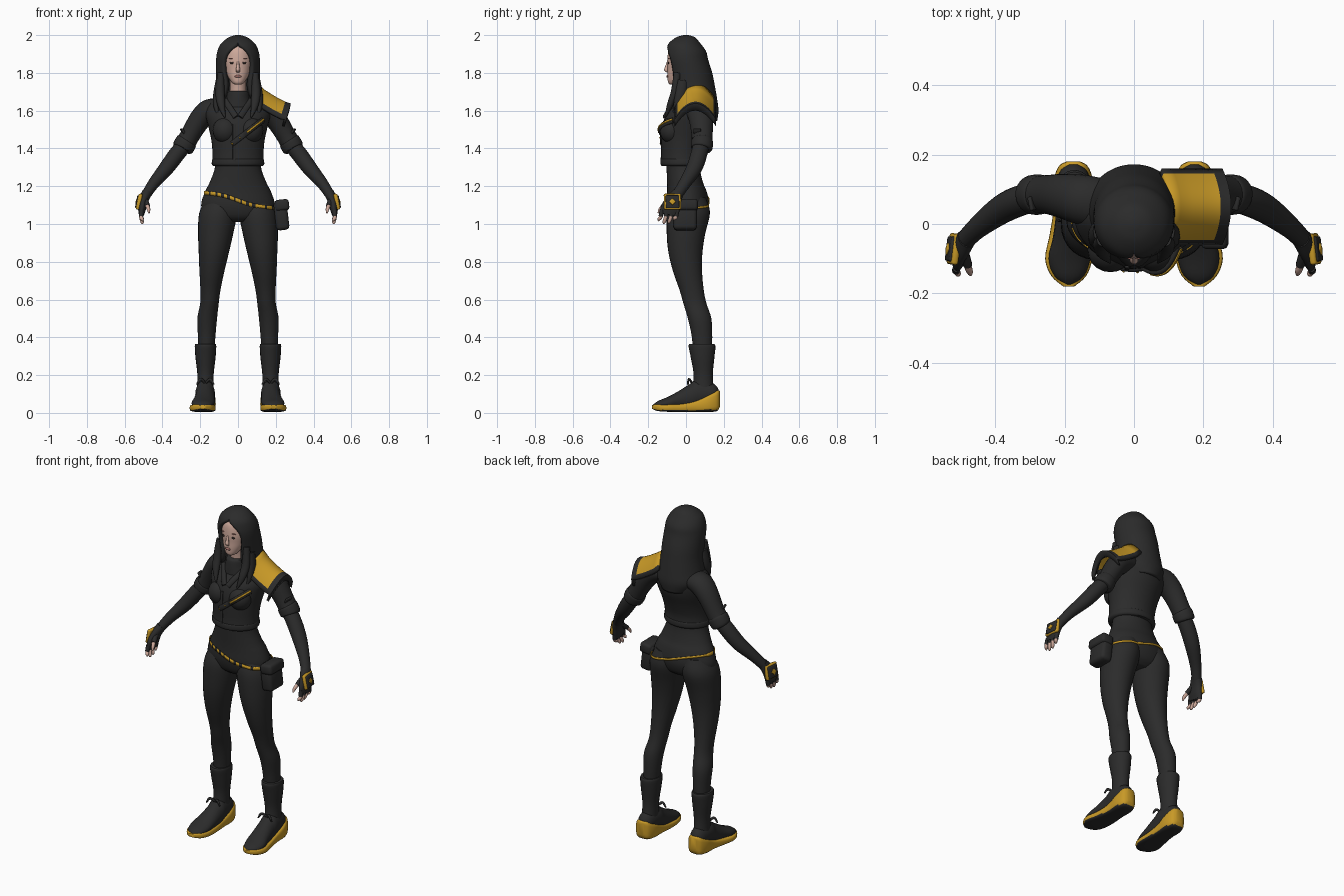
import bpy, bmesh, math
from mathutils import Vector, Matrix

if "Cube" in bpy.data.objects:
    bpy.data.objects.remove(bpy.data.objects["Cube"])


def material(name, rgb):
    m = bpy.data.materials.new(name)
    m.use_nodes = True
    m.diffuse_color = (*rgb, 1)
    m.node_tree.nodes["Principled BSDF"].inputs["Base Color"].default_value = (*rgb, 1)
    return m


DARK = material("charcoal cloth", (.024, .024, .024))
GOLD = material("gold trim", (.58, .32, .02))
SKIN = material("pale skin", (.62, .40, .33))
LIPS = material("rose lips", (.36, .16, .14))
EYES = material("dark eyes", (.03, .02, .018))
made = []


def finish(name, bm, mats, mirror=False, thick=0, rule=None):
    bmesh.ops.remove_doubles(bm, verts=bm.verts, dist=.0001)
    bmesh.ops.recalc_face_normals(bm, faces=bm.faces)
    bm.normal_update()
    for f in bm.faces:
        f.smooth = True
        if rule:
            f.material_index = rule(f)
    me = bpy.data.meshes.new(name)
    bm.to_mesh(me)
    bm.free()
    for m in mats:
        me.materials.append(m)
    ob = bpy.data.objects.new(name, me)
    bpy.context.collection.objects.link(ob)
    if thick:
        ob.modifiers.new("thickness", 'SOLIDIFY').thickness = thick
    if mirror:
        ob.modifiers.new("mirror", 'MIRROR')
    made.append(ob)
    return ob


def blend(st, n=4):
    """Catmull-Rom interpolation of a list of stations."""
    p, out = [st[0], *st, st[-1]], []
    for i in range(len(st) - 1):
        for k in range(n):
            t = k / n
            out.append([.5 * (2 * b + (c - a) * t + (2 * a - 5 * b + 4 * c - d) * t * t
                              + (3 * b - a - 3 * c + d) * t ** 3) for a, b, c, d in zip(*p[i:i + 4])])
    return out + [list(st[-1])]


def skin_rings(bm, rings, closed=True):
    vs = [[bm.verts.new(v) for v in r] for r in rings]
    n = len(vs[0])
    for a, b in zip(vs, vs[1:]):
        for i in range(n if closed else n - 1):
            j = (i + 1) % n
            bm.faces.new((a[i], a[j], b[j], b[i]))
    return vs


def loft(name, stations, mats, axis=None, power=1, n=20, **kw):
    """Stations are x, y, z and two radii; without an axis rings follow the path."""
    st, bm, rings = blend(stations), bmesh.new(), []
    pts = [Vector(s[:3]) for s in st]
    for i, s in enumerate(st):
        if axis == 'Z':
            u, v = Vector((1, 0, 0)), Vector((0, 1, 0))
        elif axis == 'Y':
            u, v = Vector((1, 0, 0)), Vector((0, 0, 1))
        else:
            t = (pts[min(i + 1, len(pts) - 1)] - pts[max(i - 1, 0)]).normalized()
            v = (Vector((0, 1, 0)) - t * t.y).normalized()
            u = v.cross(t)
        ring = []
        for k in range(n):
            c, d = math.cos(math.tau * k / n), math.sin(math.tau * k / n)
            c, d = math.copysign(abs(c) ** power, c), math.copysign(abs(d) ** power, d)
            ring.append(pts[i] + u * c * max(s[3], .001) + v * d * max(s[4], .001))
        rings.append(ring)
    vs = skin_rings(bm, rings)
    bm.faces.new(vs[0])
    bm.faces.new(vs[-1])
    return finish(name, bm, mats if isinstance(mats, list) else [mats], **kw)


def ball(name, c, r, mat, mirror=False):
    bm = bmesh.new()
    bmesh.ops.create_uvsphere(bm, u_segments=20, v_segments=12, radius=1,
                              matrix=Matrix.Translation(c) @ Matrix.Diagonal((*r, 1)))
    return finish(name, bm, [mat], mirror)


def box(name, c, size, mat, mirror=False, bevel=.01, turn=(0, 0, 0)):
    bm = bmesh.new()
    rot = Matrix.Rotation(turn[2], 4, 'Z') @ Matrix.Rotation(turn[1], 4, 'Y') @ Matrix.Rotation(turn[0], 4, 'X')
    bmesh.ops.create_cube(bm, size=1, matrix=Matrix.Translation(c) @ rot @ Matrix.Diagonal((*size, 1)))
    bmesh.ops.bevel(bm, geom=bm.edges[:], offset=bevel, segments=2, affect='EDGES', profile=.5)
    return finish(name, bm, [mat], mirror)


def cast(objs, origin, direction):
    """Nearest surface point of some parts along a ray."""
    bpy.context.view_layer.update()
    o, d = Vector(origin), Vector(direction)
    hits = [h[1] for h in (ob.ray_cast(o, d) for ob in objs) if h[0]]
    return min(hits, key=lambda p: (p - o).length)


def on_front(objs, x, z):
    return cast(objs, (x, -1, z), (0, 1, 0))


# Hips, waist and legs
pelvis = loft("hips_and_waist", [
    (0, .01, 1.01, .10, .06), (0, .01, 1.04, .17, .095), (0, .01, 1.10, .195, .112), (0, .005, 1.17, .175, .105),
    (0, -.005, 1.22, .15, .095), (0, -.015, 1.30, .122, .088), (0, -.015, 1.40, .12, .09)], DARK, 'Z', n=40)
legs = loft("legs", [
    (.09, .02, 1.14, .075, .085), (.105, .014, 1.06, .10, .113), (.118, 0, .95, .093, .102),
    (.128, -.003, .85, .08, .09), (.138, .008, .75, .066, .077), (.146, .03, .65, .053, .064),
    (.151, .047, .58, .049, .061), (.163, .072, .50, .052, .062), (.166, .085, .40, .046, .054),
    (.17, .09, .25, .038, .046)], DARK, 'Z', n=28, mirror=True)

# Tilted hip chain, draped round the hips
bm, rows = bmesh.new(), []
for k in range(96):
    a = math.tau * k / 96
    d = Vector((math.sin(a), -math.cos(a), 0))
    z = 1.125 - .2 * d.x * .2
    p = cast([pelvis, legs], d + Vector((0, 0, z)), -d) + d * .005
    half = .010 if d.y < .2 else .006
    rows.append([p + Vector((0, 0, half)), p - Vector((0, 0, half))])
skin_rings(bm, rows + rows[:1], closed=False)
finish("hip_chain", bm, [GOLD, DARK], thick=.004,
       rule=lambda f: int(f.calc_center_median().y < 0 and int(f.calc_center_median().x * 90 + 50) % 3 == 0))

# Hip pouch
box("pouch", (.23, -.005, 1.045), (.07, .125, .155), DARK, bevel=.018, turn=(0, -.12, 0))
box("pouch_flap", (.233, -.005, 1.10), (.075, .135, .06), DARK, bevel=.015, turn=(0, -.12, 0))

# Boots, soles and laces
loft("boots", [(.172, .084, .365, .054, .066), (.172, .085, .35, .057, .071), (.172, .088, .29, .053, .062),
               (.172, .091, .20, .043, .051), (.174, .09, .10, .045, .06)], DARK, 'Z', mirror=True)
loft("shoe_uppers", [
    (.174, .172, .10, .018, .025), (.174, .145, .10, .043, .055), (.174, .06, .10, .052, .075),
    (.174, .02, .08, .052, .073), (.178, -.04, .065, .056, .05), (.186, -.10, .05, .06, .033),
    (.187, -.15, .04, .043, .022), (.187, -.174, .035, .012, .008)], DARK, 'Y', mirror=True)
loft("shoe_soles", [
    (.175, .180, .075, .02, .04), (.175, .165, .065, .043, .055), (.175, .12, .052, .057, .047),
    (.176, .05, .035, .055, .03), (.181, -.03, .026, .062, .022), (.188, -.10, .026, .068, .02),
    (.188, -.15, .028, .050, .018), (.188, -.180, .031, .016, .010)], [GOLD, DARK], 'Y', power=.5, n=24,
     mirror=True, rule=lambda f: int(f.normal.z < -.6 or f.calc_center_median().z < .014))
for side in (-1, 1):
    loft("lace_loop", [(.173, .035, .155, .006, .006), (.173 + side * .025, .015, .178, .008, .006),
                       (.173 + side * .045, .01, .15, .004, .004)], DARK, n=8, mirror=True)

# Cropped jacket with bust, hem and collar
jacket = loft("jacket", [
    (0, -.02, 1.31, .128, .105), (0, -.02, 1.325, .136, .111), (0, -.018, 1.38, .135, .111),
    (0, -.008, 1.45, .142, .122), (0, .008, 1.52, .158, .133), (0, .022, 1.58, .172, .127),
    (0, .04, 1.63, .16, .105), (0, .04, 1.67, .11, .085), (0, .03, 1.70, .06, .065)], DARK, 'Z', n=40)
bust = ball("bust", (.068, -.075, 1.495), (.066, .064, .07), DARK, True)
loft("hem_band", [(0, -.02, 1.308, .132, .109), (0, -.02, 1.318, .139, .115), (0, -.02, 1.34, .137, .114),
                  (0, -.02, 1.345, .132, .108)], DARK, 'Z', n=40)
loft("collar", [(0, .005, 1.62, .085, .085), (0, -.002, 1.66, .066, .075), (0, -.004, 1.695, .06, .068),
                (0, -.004, 1.705, .055, .062)], DARK, 'Z', n=28)
front = [jacket, bust]


def draped(name, path, mat, width, depth=.005):
    pts = [on_front(front, *q) for q in path]
    return loft(name, [(*p, width, depth) for p in pts], mat, power=.6, n=12)


draped("front_placket", [(-.02, z / 100) for z in range(133, 157, 4)], DARK, .008)
for side in (-1, 1):
    draped("lapel", [(side * x, 1.55 + x * 1.5) for x in (.01, .03, .05, .07)], DARK, .016, .012)
strap = [(-.03 + .02 * i, 1.425 + .0155 * i) for i in range(9)]
draped("chest_strap", strap, DARK, .015, .009)
draped("strap_trim", strap[4:], GOLD, .006, .013)
for x, z in strap[:4:2]:
    ball("strap_stud", on_front(front, x, z), (.006, .013, .006), GOLD)

# Sleeves and forearms
loft("sleeves", [
    (.09, .06, 1.61, .05, .07), (.15, .07, 1.60, .062, .072), (.20, .08, 1.555, .058, .065),
    (.25, .085, 1.475, .052, .056), (.288, .084, 1.41, .053, .054), (.296, .083, 1.397, .047, .048)],
     DARK, mirror=True, n=24)
loft("sleeve_cuffs", [(.268, .085, 1.444, .05, .052), (.273, .085, 1.436, .057, .058),
                      (.291, .084, 1.405, .057, .057), (.296, .083, 1.396, .05, .05)], DARK, mirror=True, n=24)
box("sleeve_patch", (.292, .06, 1.49), (.012, .04, .035), DARK, True, .004, (0, .5, -.2))
loft("forearms", [(.265, .083, 1.44, .04, .042), (.32, .07, 1.375, .043, .044), (.38, .043, 1.295, .04, .042),
                  (.45, -.01, 1.21, .03, .032), (.492, -.052, 1.145, .025, .028)], DARK, mirror=True)

# Gloves, fingers and hand guards
loft("gloves", [(.482, -.042, 1.165, .027, .03), (.50, -.066, 1.125, .025, .042), (.508, -.085, 1.08, .021, .05),
                (.511, -.092, 1.05, .014, .046)], DARK, mirror=True)
for i, tip in enumerate((1.015, 1.0, 1.003, 1.02)):
    y = -.13 + .027 * i
    loft("glove_finger", [(.511, y + .003, 1.075, .012, .013), (.513, y - .004, 1.04, .012, .012)],
         DARK, n=10, mirror=True)
    loft("finger", [(.512, y, 1.06, .01, .01), (.513, y - .005, 1.035, .01, .01),
                    (.507, y - .013, tip + .01, .009, .009), (.505, y - .015, tip, .003, .003)],
         SKIN, n=10, mirror=True)
loft("glove_thumb", [(.492, -.085, 1.125, .017, .017), (.478, -.12, 1.095, .013, .013)], DARK, n=10, mirror=True)
loft("thumb", [(.484, -.11, 1.105, .01, .011), (.474, -.135, 1.08, .01, .01), (.471, -.147, 1.058, .004, .004)],
     SKIN, n=10, mirror=True)
box("guard_rim", (.519, -.072, 1.118), (.02, .09, .085), GOLD, True, .007, (0, -.2, .12))
box("guard_plate", (.525, -.072, 1.117), (.022, .072, .07), DARK, True, .006, (0, -.2, .12))
box("guard_gem", (.537, -.072, 1.118), (.008, .026, .026), GOLD, True, .003, (math.pi / 4, -.2, .12))

# Shoulder guard, arched from front to back, with a gold panel
profile = [(.105, 1.745), (.135, 1.715), (.17, 1.692), (.21, 1.668), (.25, 1.648), (.28, 1.638), (.272, 1.60)]
bm, rows = bmesh.new(), []
for x, z in profile:
    arch = [k / 8 - 1 for k in range(17)]
    rows.append([(x - .025 * v * v, .05 + .11 * v, z - .085 * v * v) for v in arch])
skin_rings(bm, rows, closed=False)
finish("shoulder_guard", bm, [DARK, GOLD], thick=.016, rule=lambda f: int(
    abs(f.calc_center_median().y - .05) < .09
    and .115 < f.calc_center_median().x + 2.1 * (f.calc_center_median().y - .05) ** 2 < .25))

# Head and face
head = loft("head", [
    (0, -.066, 1.738, .015, .018), (0, -.058, 1.75, .034, .037), (0, -.042, 1.785, .055, .056),
    (0, -.03, 1.82, .067, .068), (0, -.025, 1.87, .074, .074), (0, -.015, 1.93, .066, .072),
    (0, 0, 1.965, .03, .04)], SKIN, 'Z', n=32)
loft("neck", [(0, .005, 1.67, .045, .048), (0, 0, 1.72, .042, .045), (0, -.005, 1.79, .045, .05)], SKIN, 'Z')
loft("nose", [(0, -.094, 1.862, .006, .006), (0, -.102, 1.835, .008, .008), (0, -.105, 1.815, .012, .011),
              (0, -.097, 1.803, .008, .006)], SKIN, 'Z', n=12)
ball("eyes", on_front([head], .031, 1.853), (.013, .004, .006), EYES, True)
ball("brows", on_front([head], .033, 1.877), (.017, .004, .003), LIPS, True)
ball("lips", on_front([head], 0, 1.782), (.019, .006, .007), LIPS)

# Long hair: arcs open at the front; stations are z, y, two radii and half opening in degrees
bm, rings = bmesh.new(), []
for z, cy, rx, ry, gap in blend([
        (2, 0, .012, .012, 0), (1.988, -.002, .05, .05, 0), (1.955, -.008, .09, .085, 2),
        (1.915, 0, .109, .106, 26), (1.87, .005, .116, .112, 39), (1.80, .022, .117, .117, 39),
        (1.73, .035, .118, .118, 32), (1.66, .04, .128, .125, 45), (1.60, .042, .138, .13, 95),
        (1.545, .05, .10, .115, 130)]):
    g = math.radians(max(gap, 0))
    arc = [g + (math.tau - 2 * g) * k / 40 for k in range(41)]
    rings.append([(rx * math.sin(a), cy - ry * math.cos(a), z) for a in arc])
vs = skin_rings(bm, rings, closed=False)
bm.faces.new(vs[0][:-1])
finish("hair", bm, [DARK], thick=.028)
loft("front_locks", [(.09, -.045, 1.80, .018, .02), (.095, -.06, 1.70, .024, .02), (.088, -.085, 1.63, .02, .016),
                     (.07, -.11, 1.565, .004, .004)], DARK, n=12, mirror=True)
loft("side_locks", [(.10, -.02, 1.76, .018, .03), (.112, -.03, 1.68, .02, .03), (.115, -.05, 1.62, .014, .018),
                    (.105, -.07, 1.575, .003, .003)], DARK, n=12, mirror=True)

# Smooth shading with sharp creases
for ob in bpy.context.selected_objects:
    ob.select_set(False)
for ob in made:
    ob.select_set(True)
bpy.context.view_layer.objects.active = made[0]
bpy.ops.object.shade_smooth_by_angle(angle=math.radians(50))
